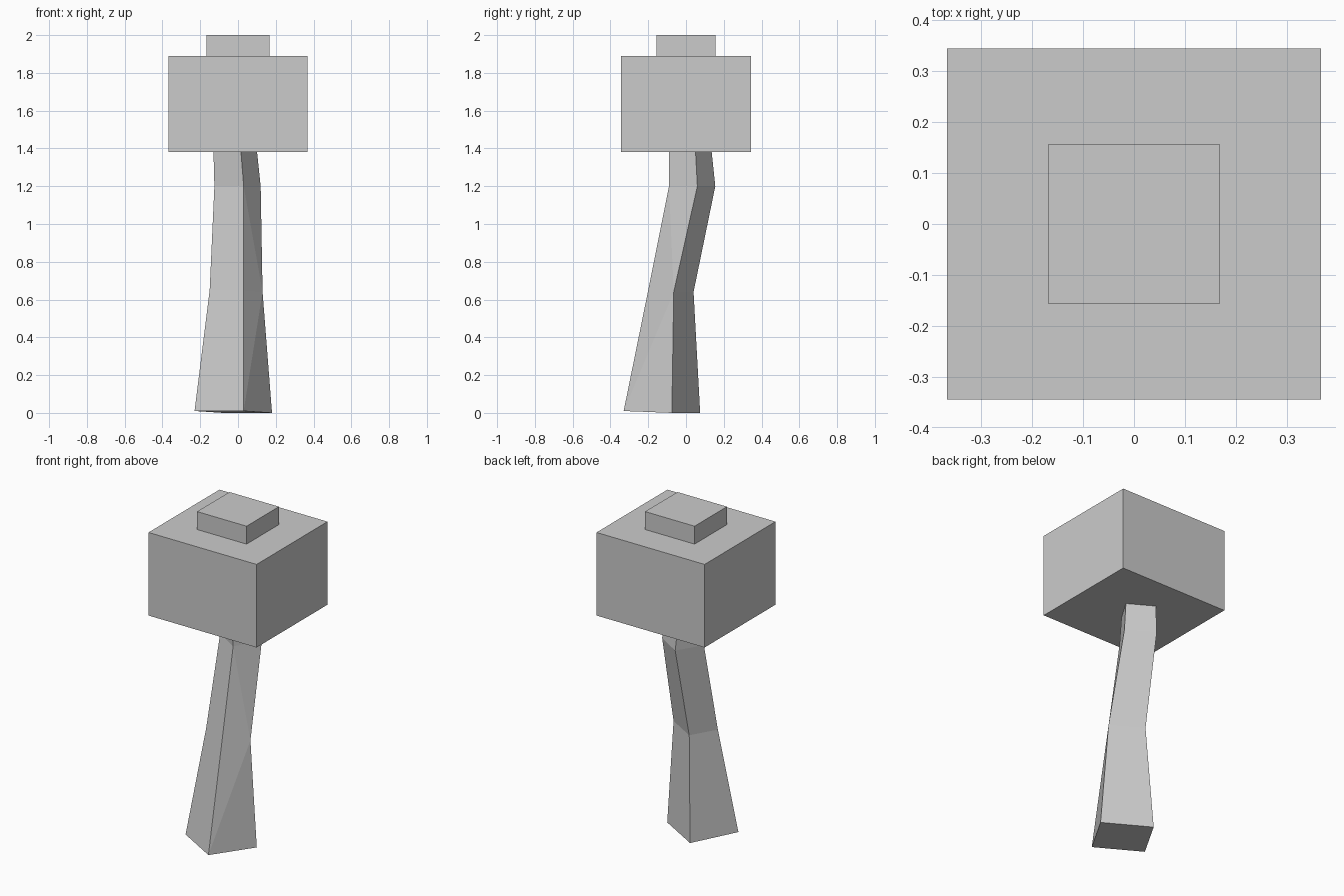
import bpy
import bmesh
from mathutils import Vector

cube = bpy.data.objects.get("Cube")
if cube:
    bpy.data.objects.remove(cube, do_unlink=True)

grey = bpy.data.materials.new("light grey")
grey.use_nodes = True
colour = (0.6, 0.6, 0.6, 1)
grey.diffuse_color = colour
grey.node_tree.nodes["Principled BSDF"].inputs["Base Color"].default_value = colour


def add_object(name, bm):
    bmesh.ops.recalc_face_normals(bm, faces=bm.faces)
    mesh = bpy.data.meshes.new(name)
    bm.to_mesh(mesh)
    bm.free()
    mesh.materials.append(grey)
    obj = bpy.data.objects.new(name, mesh)
    bpy.context.collection.objects.link(obj)
    return obj


def add_block(name, half_x, half_y, bottom, top):
    bm = bmesh.new()
    bmesh.ops.create_cube(bm, size=1)
    for v in bm.verts:
        v.co = Vector((v.co.x * 2 * half_x, v.co.y * 2 * half_y,
                       bottom + (v.co.z + 0.5) * (top - bottom)))
    return add_object(name, bm)


# Foliage blocks
add_block("foliage_block", 0.367, 0.344, 1.38, 1.89)
add_block("foliage_cap", 0.168, 0.157, 1.89, 2.0)

# Crooked trunk: each ring runs left, front, right, back
rings = [
    [(-0.23, -0.18, 0.01), (0.03, -0.33, 0.01), (0.18, -0.075, 0), (-0.08, 0.075, 0)],
    [(-0.15, -0.095, 0.65), (0.03, -0.2, 0.65), (0.13, -0.065, 0.64), (-0.05, 0.04, 0.64)],
    [(-0.125, 0.005, 1.2), (0.03, -0.09, 1.2), (0.12, 0.06, 1.2), (-0.035, 0.155, 1.2)],
    [(-0.13, -0.005, 1.39), (0.015, -0.09, 1.39), (0.1, 0.05, 1.39), (-0.045, 0.135, 1.39)],
]
bm = bmesh.new()
loops = [[bm.verts.new(p) for p in ring] for ring in rings]
for low, high in zip(loops, loops[1:]):
    for i in range(4):
        j = (i + 1) % 4
        face = bm.faces.new((low[i], low[j], high[j], high[i]))
        # Facets of the two front sides fan out from the straight front edge
        if i < 2 and high is not loops[3]:
            lower = high is loops[1]
            side = 0 if i == 0 else 2
            ends = (low[1], high[side]) if lower else (low[side], high[1])
            bmesh.utils.face_split(face, *ends)
bm.faces.new(loops[0])
bm.faces.new(loops[-1])
add_object("trunk", bm)
